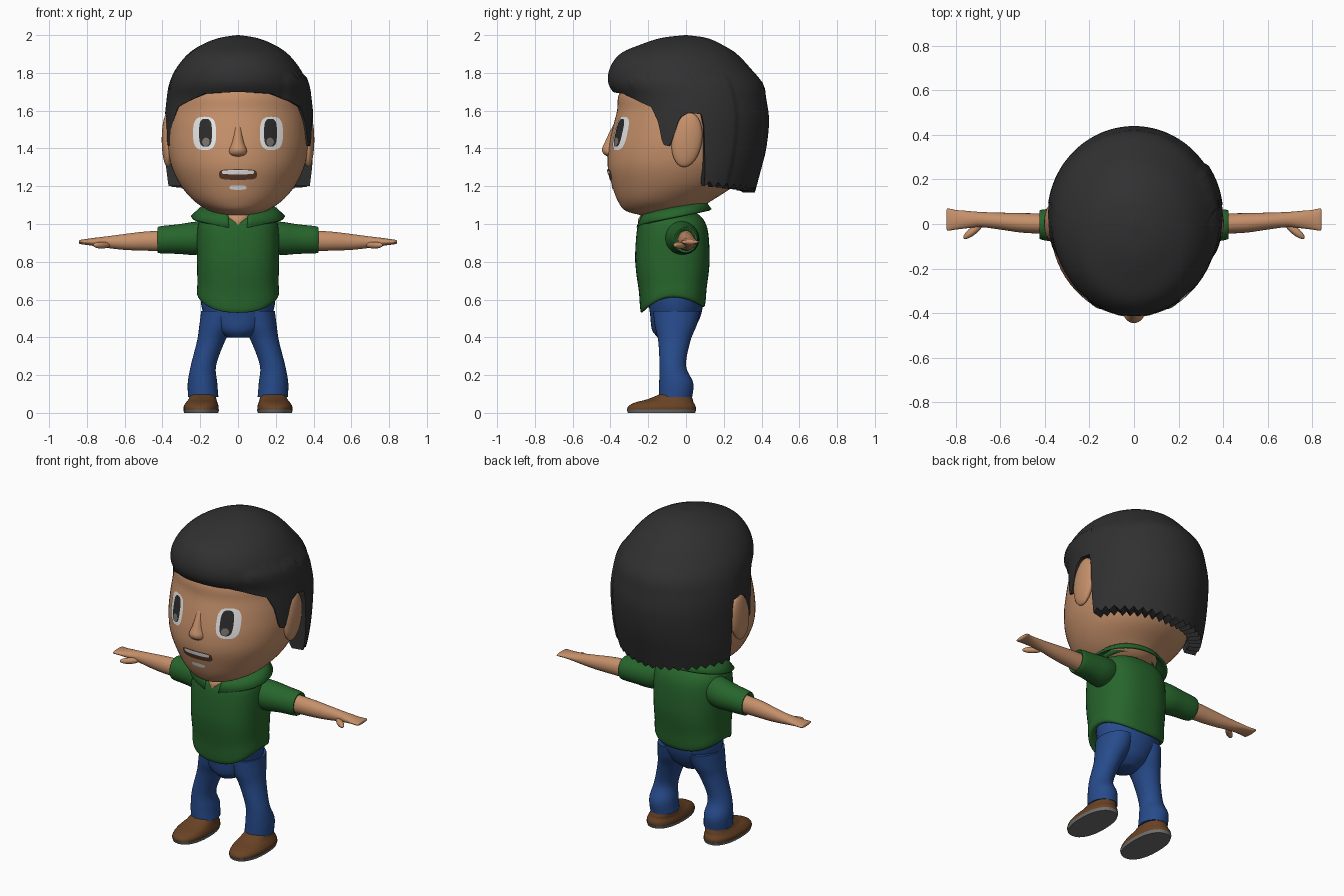
import bpy, bmesh, math
from mathutils import Matrix, Vector

if "Cube" in bpy.data.objects:
    bpy.data.objects.remove(bpy.data.objects["Cube"])

def material(name, r, g, b):
    m = bpy.data.materials.new(name)
    m.diffuse_color = (r, g, b, 1)
    m.use_nodes = True
    m.node_tree.nodes["Principled BSDF"].inputs["Base Color"].default_value = m.diffuse_color
    return m

SKIN = material("skin", .56, .28, .145)
HAIR = material("black_hair", .03, .03, .03)
GREEN = material("green_cloth", .02, .13, .025)
BLUE = material("blue_denim", .02, .07, .26)
BROWN = material("brown_leather", .14, .055, .018)
SOLE = material("grey_sole", .17, .165, .16)
WHITE = material("white", .8, .8, .8)
DARK = material("dark_pupil", .025, .025, .025)
GLINT = material("grey_glint", .2, .17, .15)
LIP = material("mouth_brown", .1, .04, .02)

def make(name, verts, faces, mat, sharp=50):
    me = bpy.data.meshes.new(name)
    me.from_pydata(verts, [], faces)
    bm = bmesh.new()
    bm.from_mesh(me)
    bmesh.ops.recalc_face_normals(bm, faces=bm.faces[:])
    bm.to_mesh(me)
    bm.free()
    me.materials.append(mat)
    me.shade_smooth()
    me.set_sharp_from_angle(angle=math.radians(sharp))
    ob = bpy.data.objects.new(name, me)
    bpy.context.collection.objects.link(ob)
    return ob

def smooth(rows, k=5):
    """Catmull-Rom resampling of profile rows."""
    out = []
    for i in range(len(rows) - 1):
        a, b, c, d = rows[max(i - 1, 0)], rows[i], rows[i + 1], rows[min(i + 2, len(rows) - 1)]
        for j in range(k):
            t = j / k
            out.append([.5 * (2 * q + (r - p) * t + (2 * p - 5 * q + 4 * r - s) * t * t
                              + (3 * q - p - 3 * r + s) * t ** 3) for p, q, r, s in zip(a, b, c, d)])
    return out + [list(rows[-1])]

def lookup(rows, z):
    for a, b in zip(rows, rows[1:]):
        if z <= b[0]:
            t = max(0, (z - a[0]) / max(b[0] - a[0], 1e-6))
            return [p + (q - p) * t for p, q in zip(a, b)]
    return rows[-1]

def bands(rings, n, closed=True):
    return [(i * n + j, i * n + (j + 1) % n, (i + 1) * n + (j + 1) % n, (i + 1) * n + j)
            for i in range(rings - 1) for j in range(n if closed else n - 1)]

def loft(name, rows, mat, axis="z", n=32, side=1, p=2, k=5):
    """Rows are (position, centre a, centre b, radius a, radius b)."""
    rows = smooth(rows, k)
    vs = []
    for t, ca, cb, ra, rb in rows:
        for j in range(n):
            c, s = math.cos(math.tau * j / n), math.sin(math.tau * j / n)
            a = ca + ra * math.copysign(abs(c) ** (2 / p), c)
            b = cb + rb * math.copysign(abs(s) ** (2 / p), s)
            vs.append((side * a, b, t) if axis == "z" else (side * t, a, b))
    m = len(rows)
    return make(name, vs, bands(m, n) + [tuple(range(n)), tuple(range((m - 1) * n, m * n))], mat)

def ball(name, loc, scale, mat, axis="X", angle=0):
    bm = bmesh.new()
    mx = Matrix.Translation(loc) @ Matrix.Rotation(angle, 4, axis) @ Matrix.Diagonal((*scale, 1))
    bmesh.ops.create_uvsphere(bm, u_segments=24, v_segments=16, radius=1, matrix=mx)
    bm.verts.index_update()
    ob = make(name, [v.co[:] for v in bm.verts], [[v.index for v in f.verts] for f in bm.faces], mat)
    bm.free()
    return ob

# Head
head = [(1.045, 0, -.13, .08, .10), (1.07, 0, -.13, .15, .19), (1.12, 0, -.115, .23, .245),
        (1.2, 0, -.07, .30, .32), (1.3, 0, -.047, .35, .367), (1.4, 0, -.03, .37, .38),
        (1.5, 0, -.015, .372, .375), (1.6, 0, 0, .365, .365), (1.7, 0, 0, .345, .35),
        (1.85, 0, 0, .25, .25), (1.93, 0, 0, .1, .1)]
loft("head", head, SKIN, n=64)
loft("nose", [(1.355, 0, -.39, .02, .02), (1.37, 0, -.395, .045, .04), (1.395, 0, -.395, .047, .05),
              (1.43, 0, -.385, .035, .046), (1.48, 0, -.37, .025, .038), (1.55, 0, -.36, .015, .012)], SKIN, n=24)
loft("neck", [(.965, 0, -.2, .005, .05), (1.0, 0, -.195, .03, .06), (1.04, 0, -.12, .1, .125),
              (1.12, 0, -.05, .13, .13)], SKIN)

# Face details: thin plates following the face
face_rows = smooth(head)
def face_y(x, z):
    _, _, cy, rx, ry = lookup(face_rows, z)
    return cy - ry * math.sqrt(max(0, 1 - (x / rx) ** 2))

def plate(name, cx, cz, rx, rz, mat, lift, p=3, n=32, rings=5):
    vs = []
    for i in range(rings):
        f = max(i / (rings - 1), .02)
        for j in range(n):
            c, s = math.cos(math.tau * j / n), math.sin(math.tau * j / n)
            x = cx + f * rx * math.copysign(abs(c) ** (2 / p), c)
            z = cz + f * rz * math.copysign(abs(s) ** (2 / p), s)
            vs.append((x, face_y(x, z) - lift, z))
    ob = make(name, vs, bands(rings, n) + [tuple(range(n))], mat)
    if sum(q.normal.y for q in ob.data.polygons) > 0:
        ob.data.flip_normals()

for s in (-1, 1):
    tag = "right" if s < 0 else "left"
    plate("eye_white_" + tag, s * .177, 1.48, .061, .088, WHITE, .003)
    plate("pupil_" + tag, s * .172, 1.483, .034, .074, DARK, .006)
    plate("eye_glint_" + tag, s * .17, 1.435, .02, .022, GLINT, .009, 2)
    ball("ear_" + tag, (s * .372, .005, 1.445), (.032, .08, .145), SKIN, "X", -.15)
plate("mouth", 0, 1.262, .1, .028, LIP, .003, 4)
plate("upper_teeth", 0, 1.274, .085, .011, WHITE, .006, 4)
plate("lower_lip_shine", 0, 1.193, .045, .012, WHITE, .003, 3)

# Hair: shell whose lower edge depends on direction (degrees from front)
hair = smooth([(1.13, 0, .37, .355), (1.28, .02, .388, .375), (1.4, .03, .39, .395), (1.55, .04, .388, .4),
               (1.66, .03, .378, .395), (1.74, 0, .365, .41), (1.82, -.03, .33, .375), (1.9, -.04, .265, .31),
               (1.95, -.025, .19, .215), (1.985, -.01, .1, .12), (2.0, 0, .005, .005)], 6)
edge = [(0, 1.70), (28, 1.69), (46, 1.645), (56, 1.62), (62, 1.54), (67, 1.42), (73, 1.41), (79, 1.56),
        (86, 1.59), (97, 1.58), (100, 1.4), (104, 1.2), (180, 1.165)]
N, V = 180, 28
vs = []
for i in range(V + 2):
    for j in range(N):
        ang = j * 360 / N
        phi = min(ang, 360 - ang)
        zb = lookup(edge, phi)[1]
        if phi > 104:
            zb += (0, .012, .026, .012)[j % 4]
        t = min(i / (V - 1), 1)
        z = zb + (2 - zb) * (1 - t * t)
        _, cy, rx, ry = lookup(hair, z)
        f = 1 if i < V else .82 if i == V else .78
        x, y = rx * math.sin(math.radians(ang)), -ry * math.cos(math.radians(ang))
        if x > .25 and z < 1.78 and phi < 125:   # fuller lock on one side
            x += .012
        vs.append((x * f, cy + y * f, z + (.03 if i > V else 0)))
make("hair", vs, bands(V + 2, N) + [tuple(range(N))], HAIR)

# Shirt body with a hem dipping at front and back
shirt = loft("shirt", [(.63, 0, -.07, .15, .12), (.615, 0, -.07, .212, .165), (.7, 0, -.07, .215, .18),
                       (.8, 0, -.072, .217, .197), (.95, 0, -.072, .217, .19), (1.02, 0, -.075, .2, .17),
                       (1.055, 0, -.07, .14, .13), (1.07, 0, -.07, .1, .1)], GREEN, n=48, p=2.5)
for v in shirt.data.vertices:
    k = min(1, max(0, (.78 - v.co.z) / .15))
    d = (v.co.y + .07) / .165
    v.co.z -= k * (.085 if d < 0 else .055) * d * d

# Folded collar, open at the front
vs, C = [], 61
for rx, ry, z0, start in ((.15, .13, 1.06, 26), (.165, .145, 1.085, 22), (.2, .17, 1.075, 15), (.245, .195, 1.035, 11)):
    for j in range(C):
        a = math.radians(start + (360 - 2 * start) * j / (C - 1))
        y = -.065 - ry * math.cos(a)
        tip = .02 * max(0, math.cos(a)) ** 8 if rx > .2 else 0
        vs.append((rx * math.sin(a), y, z0 + .2 * (y + .07) - tip))
collar = make("collar", vs, bands(4, C, False), GREEN)
mod = collar.modifiers.new("thickness", "SOLIDIFY")
mod.thickness, mod.offset = .014, 0

# Pelvis
loft("trouser_hips", [(.4, 0, -.08, .06, .07), (.44, 0, -.07, .125, .11), (.52, 0, -.055, .18, .135),
                      (.6, 0, -.055, .198, .145), (.66, 0, -.06, .19, .14)], BLUE)

# Limbs, mirrored
for s in (-1, 1):
    tag = "right" if s < 0 else "left"
    loft("sleeve_" + tag, [(.12, -.04, .94, .08, .08), (.22, -.02, .925, .088, .088), (.32, -.008, .92, .078, .078),
                           (.42, -.003, .916, .066, .07), (.412, -.003, .914, .045, .05)], GREEN, "x", side=s)
    loft("arm_" + tag, [(.36, 0, .912, .046, .056), (.5, .005, .909, .044, .05), (.6, .013, .905, .038, .042),
                        (.69, .02, .904, .034, .031), (.75, .02, .905, .039, .023), (.8, .019, .905, .044, .016),
                        (.835, .02, .905, .05, .011), (.842, .02, .905, .042, .005)], SKIN, "x", n=24, side=s)
    ball("thumb_" + tag, (s * .722, -.03, .888), (.056, .018, .018), SKIN, "Z", -s * .68)
    loft("trouser_leg_" + tag, [(.54, .1, -.05, .095, .125), (.46, .115, -.055, .09, .11), (.38, .143, -.062, .074, .085),
                                (.25, .183, -.07, .067, .07), (.16, .188, -.052, .078, .09),
                                (.085, .184, -.055, .08, .088)], BLUE, side=s)
    shoe = loft("shoe_" + tag, [(.016, .195, -.13, .092, .182), (.035, .195, -.127, .092, .178),
                                (.055, .192, -.115, .083, .155), (.072, .188, -.085, .074, .12),
                                (.1, .186, -.055, .065, .08)], BROWN, side=s, p=2.3)
    sole = loft("sole_" + tag, [(0, .195, -.13, .09, .178), (.018, .195, -.13, .095, .184)], SOLE, side=s, p=2.3, k=1)
